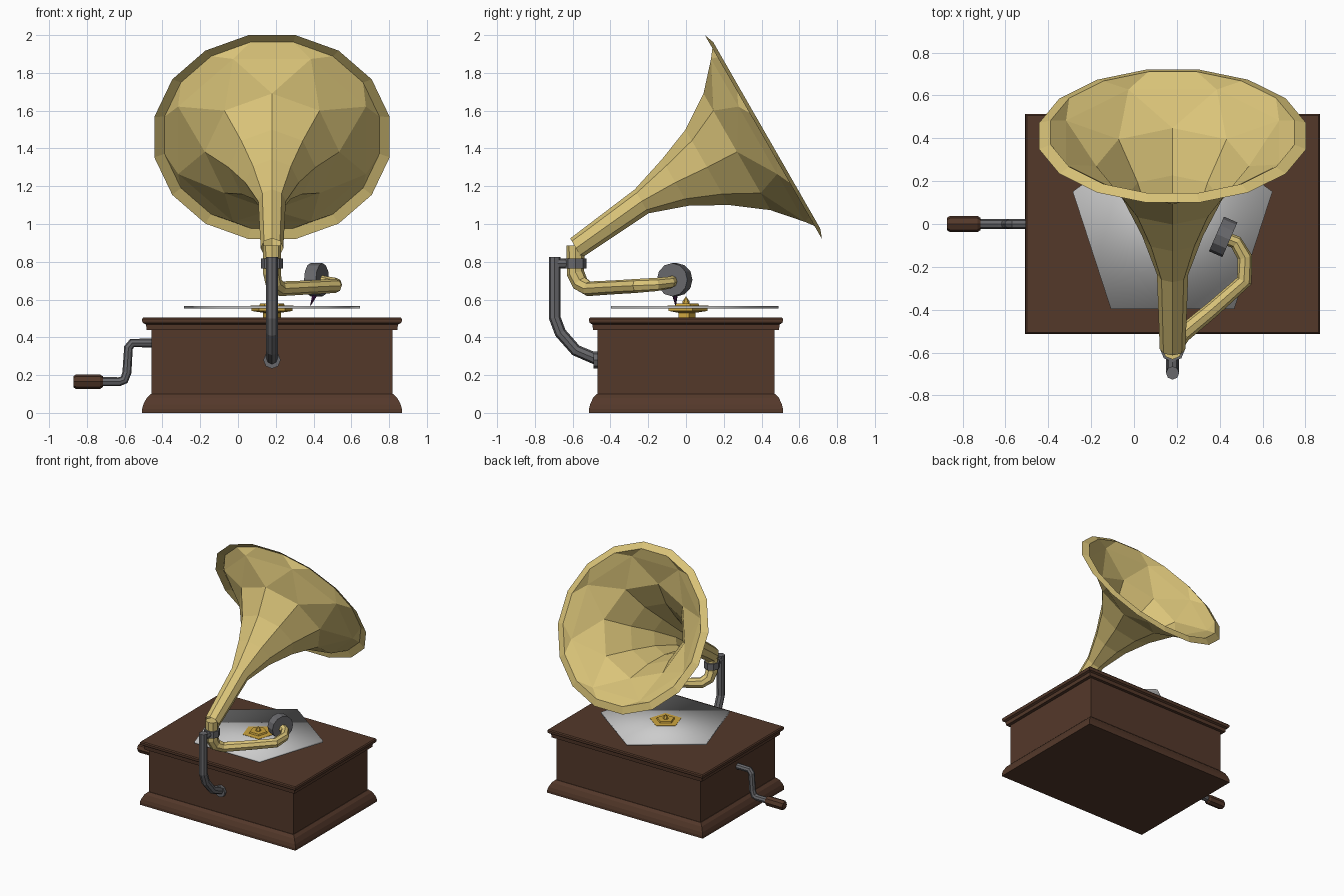
import bpy, bmesh, math
from mathutils import Vector, Quaternion

if "Cube" in bpy.data.objects:
    bpy.data.objects.remove(bpy.data.objects["Cube"])

CX = 0.18  # centre line of cabinet, horn and platter


def material(name, rgb):
    m = bpy.data.materials.new(name)
    m.diffuse_color = (*rgb, 1)
    m.use_nodes = True
    m.node_tree.nodes["Principled BSDF"].inputs["Base Color"].default_value = m.diffuse_color
    return m


WOOD = material("dark_wood", (0.088, 0.04, 0.023))
BRASS = material("pale_brass", (0.70, 0.55, 0.19))
GOLD = material("hub_gold", (0.62, 0.38, 0.05))
STEEL = material("dark_steel", (0.14, 0.14, 0.15))
NEEDLE = material("needle_dark", (0.06, 0.01, 0.07))


def finish(bm, name, mat=None, smooth=False):
    bmesh.ops.recalc_face_normals(bm, faces=bm.faces[:])
    me = bpy.data.meshes.new(name)
    bm.to_mesh(me)
    bm.free()
    for p in me.polygons:
        p.use_smooth = smooth
    if mat:
        me.materials.append(mat)
    ob = bpy.data.objects.new(name, me)
    bpy.context.collection.objects.link(ob)
    return ob


def loft(name, rings, mat=None, smooth=False, caps=True):
    """Join equal-sized rings of points with quads."""
    bm = bmesh.new()
    vs = [[bm.verts.new(p) for p in r] for r in rings]
    n = len(vs[0])
    for a, b in zip(vs, vs[1:]):
        for i in range(n):
            j = (i + 1) % n
            bm.faces.new((a[i], a[j], b[j], b[i]))
    if caps:
        bm.faces.new(vs[0])
        bm.faces.new(vs[-1])
    return finish(bm, name, mat, smooth)


def circle(c, r, u, v, n, off=0.0):
    return [Vector(c) + r * (math.cos(a) * u + math.sin(a) * v)
            for a in (off + 2 * math.pi * i / n for i in range(n))]


def tube(name, path, radii, mat, n=8, up=(0, 0, 1)):
    """Sweep an n-gon along a polyline with mitred bends."""
    pts = [Vector(p) for p in path]
    if not isinstance(radii, (list, tuple)):
        radii = [radii] * len(pts)
    u, rings = Vector(up), []
    for i, p in enumerate(pts):
        d0 = (p - pts[max(i - 1, 0)]).normalized()
        d1 = (pts[min(i + 1, len(pts) - 1)] - p).normalized()
        t = (d0 + d1).normalized()
        u = (u - t * u.dot(t)).normalized()
        rings.append(circle(p, radii[i], u, t.cross(u), n))
    return loft(name, rings, mat)


def turned(name, profile, mat, n, smooth=False):
    """Upright turned part on the platter axis, profile of (radius, z)."""
    X, Y = Vector((1, 0, 0)), Vector((0, 1, 0))
    return loft(name, [circle((CX, 0, z), r, Y, X, n) for r, z in profile], mat, smooth)


def cabinet_part(name, profile):
    """Rectangular moulding, profile of (outset from the body, z)."""
    rings = []
    for o, z in profile:
        hx, hy = 0.638 + o, 0.469 + o * 0.9
        rings.append([(CX + sx * hx, sy * hy, z) for sx, sy in ((-1, -1), (1, -1), (1, 1), (-1, 1))])
    loft(name, rings, WOOD)


# Cabinet
cabinet_part("cabinet_base", [(0.05, 0), (0.05, 0.02), (0.043, 0.045), (0.025, 0.08), (0.004, 0.10)])
cabinet_part("cabinet_body", [(0, 0.09), (0, 0.45)])
cabinet_part("cabinet_lid", [(0.026, 0.44), (0.029, 0.468), (0.045, 0.476), (0.049, 0.485),
                             (0.049, 0.498), (0.042, 0.506)])

# Platter and hub
turned("record_disc", [(0.49, 0.552), (0.49, 0.566)], None, 5, True)
turned("platter_hub", [(0.05, 0.50), (0.05, 0.53), (0.115, 0.54), (0.115, 0.553)], GOLD, 5)
turned("record_label", [(0.12, 0.564), (0.12, 0.568), (0.07, 0.569), (0.065, 0.58)], GOLD, 5)
turned("spindle", [(0.02, 0.575), (0.018, 0.59), (0.002, 0.615)], GOLD, 6)

# Horn: eight-sided throat, staggered eight-sided flare, sixteen-sided lip
bm = bmesh.new()
X, U = Vector((1, 0, 0)), Vector((0, -0.498, 0.867))
sections = [  # y, z, radius, sides, rotation in degrees
    (-0.583, 0.872, 0.060, 8, 0), (-0.235, 1.12, 0.073, 8, 0),
    (-0.056, 1.22, 0.142, 8, 0), (0.112, 1.30, 0.230, 8, 0),
    (0.27, 1.382, 0.356, 8, 0), (0.38, 1.443, 0.538, 8, 22.5),
    (0.427, 1.47, 0.580, 16, 11.25), (0.41, 1.46, 0.635, 16, 11.25)]
R = [[bm.verts.new(p) for p in circle((CX, y, z), r, U, X, n, math.radians(o))]
     for y, z, r, n, o in sections]
for k, (a, b) in enumerate(zip(R, R[1:])):
    n = len(a)
    for i in range(n):
        j = (i + 1) % n
        if k == 4:      # staggered ring: triangles
            bm.faces.new((a[i], a[j], b[i]))
            bm.faces.new((a[j], b[j], b[i]))
        elif k == 5:    # eight to sixteen
            bm.faces.new((a[i], b[2 * i], b[2 * i + 1]))
            bm.faces.new((a[i], b[2 * i + 1], b[2 * j], a[j]))
        else:
            bm.faces.new((a[i], a[j], b[j], b[i]))
finish(bm, "horn", BRASS)

# Tone arm running from the horn throat to the sound box
tube("tone_arm", [(CX, -0.585, 0.885), (CX, -0.585, 0.74), (0.19, -0.56, 0.685), (0.225, -0.515, 0.657),
                  (0.37, -0.395, 0.664), (0.515, -0.265, 0.672), (0.517, -0.155, 0.68),
                  (0.475, -0.085, 0.69), (0.43, -0.068, 0.70)],
     [0.047, 0.047, 0.045, 0.04, 0.037, 0.037, 0.035, 0.032, 0.03], BRASS, up=(0, 1, 0))

# Sound box and needle
c, ax = Vector((0.416, -0.06, 0.705)), Vector((0.92, -0.40, 0))
tube("sound_box", [c - ax * 0.034, c + ax * 0.034], 0.088, STEEL, 12)
tube("needle", [(0.415, -0.06, 0.65), (0.405, -0.058, 0.62), (0.383, -0.055, 0.568)],
     [0.016, 0.014, 0.002], NEEDLE, 6, up=(0, 1, 0))

# Horn support bracket
tube("support_post", [(CX, -0.695, 0.825), (CX, -0.695, 0.504), (CX, -0.665, 0.424),
                      (CX, -0.583, 0.331), (CX, -0.46, 0.279)], 0.031, STEEL, up=(0, 1, 0))
tube("support_flange", [(CX, -0.49, 0.28), (CX, -0.465, 0.28)], 0.046, STEEL)
tube("horn_clamp", [(CX, -0.585, 0.765), (CX, -0.585, 0.817)], 0.058, STEEL, up=(0, 1, 0))
tube("clamp_link", [(CX, -0.70, 0.791), (CX, -0.60, 0.791)], 0.026, STEEL)

# Winding crank
tube("crank", [(-0.44, 0, 0.37), (-0.56, 0, 0.37), (-0.58, 0, 0.345), (-0.588, 0, 0.215),
               (-0.602, 0, 0.175), (-0.63, 0, 0.165), (-0.73, 0, 0.165)], 0.024, STEEL)
tube("crank_handle", [(-0.872, 0, 0.165), (-0.858, 0, 0.165), (-0.73, 0, 0.165), (-0.716, 0, 0.165)],
     [0.029, 0.038, 0.038, 0.029], WOOD)
